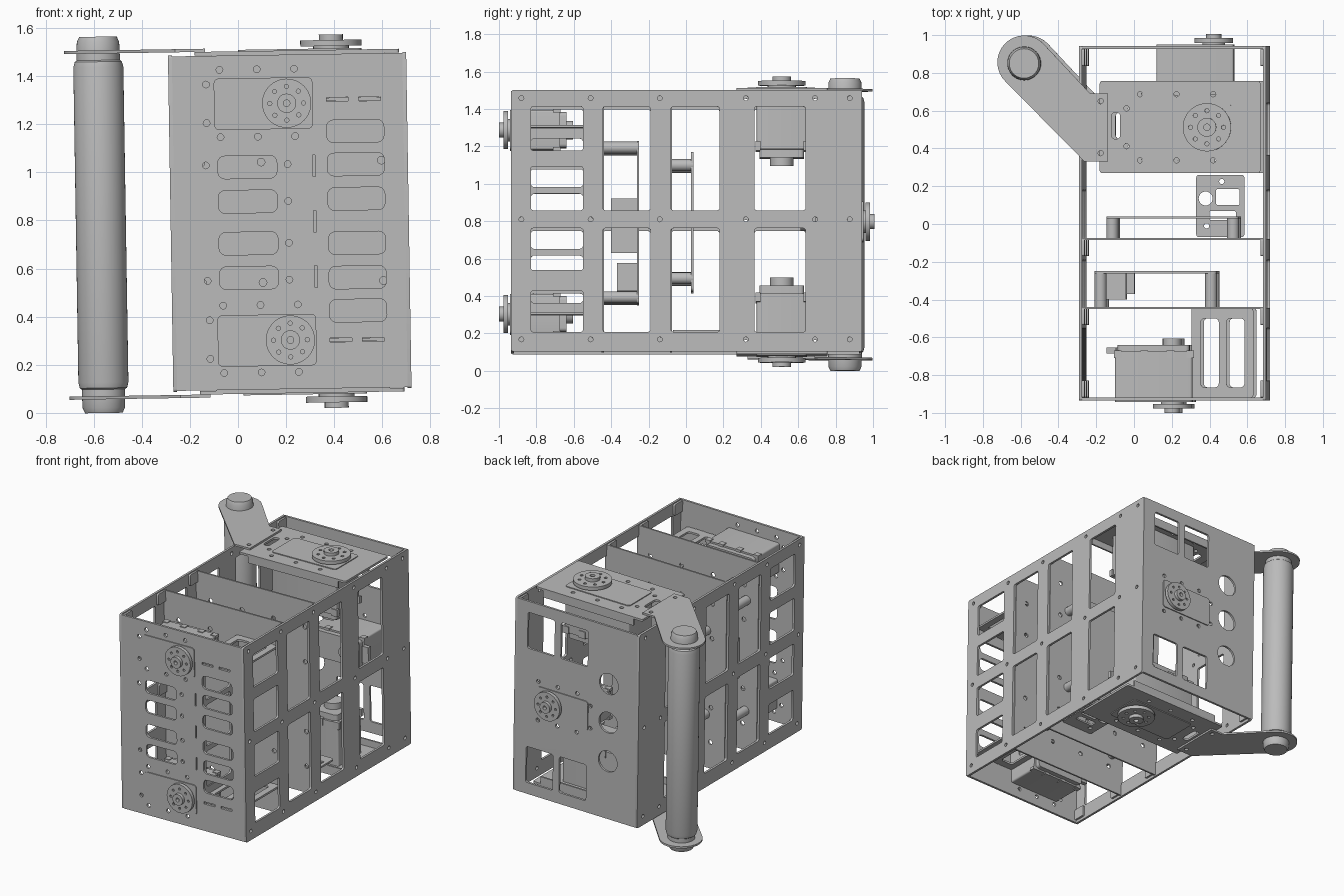
import bpy, bmesh, math
from mathutils import Matrix, Vector

if "Cube" in bpy.data.objects:
    bpy.data.objects.remove(bpy.data.objects["Cube"])

grey = bpy.data.materials.new("grey_metal")
grey.use_nodes = True
grey.diffuse_color = (0.5, 0.5, 0.5, 1)
grey.node_tree.nodes["Principled BSDF"].inputs["Base Color"].default_value = (0.5, 0.5, 0.5, 1)

# Main sizes; the whole body leans slightly about the y axis
X0, X1, Y0, Y1, Z0, Z1 = -0.28, 0.71, -0.935, 0.942, 0.095, 1.493
ZM = (Z0 + Z1) / 2
T = 0.016
PIVOT = Matrix.Translation((0.215, 0, ZM))
TILT = PIVOT @ Matrix.Rotation(-0.016, 4, 'Y') @ PIVOT.inverted()


def frame(u, v, origin=(0, 0, 0)):
    u, v = Vector(u), Vector(v)
    m = Matrix((u, v, u.cross(v))).transposed().to_4x4()
    m.translation = origin
    return m


def rect(u0, u1, v0, v1, r=0.0):
    if r == 0:
        return [(u0, v0), (u1, v0), (u1, v1), (u0, v1)]
    corners = [(u1 - r, v1 - r), (u0 + r, v1 - r), (u0 + r, v0 + r), (u1 - r, v0 + r)]
    return [(cu + r * math.cos(a), cv + r * math.sin(a))
            for i, (cu, cv) in enumerate(corners)
            for a in [math.pi / 2 * (i + k / 4) for k in range(5)]]


def circle(u, v, r, n=12):
    return [(u + r * math.cos(2 * math.pi * k / n), v + r * math.sin(2 * math.pi * k / n))
            for k in range(n)]


def finish(name, bm, matrix):
    bmesh.ops.remove_doubles(bm, verts=bm.verts, dist=1e-5)
    bmesh.ops.recalc_face_normals(bm, faces=bm.faces)
    mesh = bpy.data.meshes.new(name)
    bm.to_mesh(mesh)
    bm.free()
    mesh.transform(TILT @ matrix)
    mesh.materials.clear()
    mesh.materials.append(grey)
    mesh.shade_smooth()
    mesh.set_sharp_from_angle(angle=math.radians(32))
    bpy.context.collection.objects.link(bpy.data.objects.new(name, mesh))


# Extrude an outline with holes between two depths of a frame
def plate(name, loops, m, w0, w1):
    curve = bpy.data.curves.new(name, 'CURVE')
    curve.dimensions = '2D'
    curve.fill_mode = 'BOTH'
    curve.extrude = abs(w1 - w0) / 2
    for loop in loops:
        s = curve.splines.new('POLY')
        s.points.add(len(loop) - 1)
        for p, (u, v) in zip(s.points, loop):
            p.co = (u, v, 0, 1)
        s.use_cyclic_u = True
    temp = bpy.data.objects.new(name + "_outline", curve)
    bpy.context.collection.objects.link(temp)
    bpy.context.view_layer.update()
    mesh = temp.evaluated_get(bpy.context.evaluated_depsgraph_get()).to_mesh()
    bm = bmesh.new()
    bm.from_mesh(mesh)
    bpy.data.objects.remove(temp)
    bpy.data.curves.remove(curve)
    finish(name, bm, m @ Matrix.Translation((0, 0, (w0 + w1) / 2)))


def lathe(name, profile, m):
    bm = bmesh.new()
    verts = [bm.verts.new((r, 0, z)) for r, z in profile]
    edges = [bm.edges.new(pair) for pair in zip(verts, verts[1:])]
    bmesh.ops.spin(bm, geom=verts + edges, cent=(0, 0, 0), axis=(0, 0, 1),
                   angle=2 * math.pi, steps=48)
    finish(name, bm, m)


# Bolt holes that surround a servo
def servo_bolts(cu, cv, s=1.0, ends=(-0.237,)):
    pts = [(u, v) for v in (-0.14, 0.14) for u in (-0.18, -0.025, 0.13)]
    pts += [(u, v) for u in ends for v in (-0.08, 0.08)]
    return [circle(cu + u * s, cv + v * s, 0.014) for u, v in pts]


# Servo: body behind the plate, raised face, output disc and hub in front
def servo(name, m, s, shaft):
    plate(name + "_body", [rect(-.205 * s, .205 * s, -.107 * s, .107 * s, .012)], m, -.26 * s, -.005)
    plate(name + "_face", [rect(-.205 * s, .205 * s, -.107 * s, .107 * s, .02)], m, -.005, .007)
    plate(name + "_rear_cap", [rect(-.19 * s, .19 * s, -.095 * s, .095 * s, .02)], m, -.295 * s, -.26 * s)
    for u in (-.21, -.07, .07, .175):
        for v in (-.112, .092):
            plate(name + "_lug", [rect(u * s, (u + .04) * s, v * s, (v + .02) * s)],
                  m, -.265 * s, -.225 * s)
    plate(name + "_connector", [rect(-.25 * s, -.2 * s, -.06 * s, .06 * s)], m, -.28 * s, -.25 * s)
    c = shaft * s
    plate(name + "_rear_shaft", [circle(c, 0, .05 * s, 24)], m, -.33 * s, -.29 * s)
    plate(name + "_shaft", [circle(c, 0, .06 * s, 24)], m, 0, .02)
    holes = [circle(c + .07 * s * math.cos(k * math.pi / 4), .07 * s * math.sin(k * math.pi / 4),
                    .009 * s, 8) for k in range(8)]
    plate(name + "_disc", [circle(c, 0, .102 * s, 48)] + holes, m, .017, .042)
    plate(name + "_hub", [circle(c, 0, .04 * s, 24), circle(c, 0, .014 * s, 12)], m, .042, .065)


# Side walls with window grid
tall = [(0.20, 0.755), (0.85, 1.405)]
short = [(0.20, 0.42), (0.53, 0.755), (0.85, 1.085), (1.17, 1.405)]
columns = [(-0.83, -0.55, short), (-0.445, -0.19, tall), (-0.08, 0.18, tall), (0.365, 0.64, tall)]
rows = (0.16, ZM + 0.008, 1.45)
wall = [rect(Y0, Y1, Z0, Z1, 0.012)]
wall += [rect(a, b, c, d, 0.014) for a, b, spans in columns for c, d in spans]
wall += [circle(y, z, 0.013) for y in (-.88, -.51, -.14, .32, .69, .875) for z in rows]
side = frame((0, 1, 0), (0, 0, 1))
plate("left_wall", wall, side, X1 - T, X1)
plate("right_wall", wall, side, X0, X0 + T)

# Front panel: two window columns, slots and bolt holes
up = (0, 0, 1)
front = frame((1, 0, 0), up, (0, Y0 + T, 0))
panel = [rect(X0 + T, X1 - T, Z0 + .004, Z1 - .004)]
for dz in (0.087, 0.23):
    for s in (-1, 1):
        z = ZM + s * dz
        panel.append(rect(-0.08, 0.165, z - .047, z + .047, .028))
        panel += [circle(0.21, z + s * .01, .014), circle(-.13, z + s * .01, .014)] if dz > .2 else [
            circle(0.21, z, .014)]
for dz in (0.092, 0.235, 0.373):
    for s in (-1, 1):
        z = ZM + s * dz
        panel.append(rect(0.375, 0.612, z - .047, z + .047, .028))
for z in (0.3, 1.3):
    panel += [rect(u, u + .09, z - .008, z + .008) for u in (0.375, 0.51)]
    panel += servo_bolts(0.113, z - .01 if z > 1 else z + .01)
panel += [rect(0.315, 0.325, z - .045, z + .045) for z in (0.565, ZM, 1.025)]
plate("front_panel", panel, front, 0, T)

# Back panel: four windows and three round holes
back = frame((-1, 0, 0), up, (0, Y1 - T, 0))
panel = [rect(-X1 + T, -X0 - T, Z0 + .004, Z1 - .004)]
panel += [rect(u, u + .215, a, b, .015) for u in (-0.61, -0.345) for a, b in ((.18, .44), (1.15, 1.41))]
panel += [circle(0.04, ZM + d, .075, 32) for d in (-.28, 0, .28)]
panel += servo_bolts(-0.34, ZM, 1.0, (0.237,))
plate("back_panel", panel, back, 0, T)

# Inner dividers and the folded tabs that join panels to the walls
for name, y in (("front_divider", -0.445), ("middle_divider", -0.08)):
    holes = [circle(x, ZM + d, .016) for x in (-.15, .1, .35, .6) for d in (-.5, -.25, .25, .5)]
    plate(name, [rect(X0 + T, X1 - T, Z0 + .01, Z1 - .01)] + holes,
          frame((1, 0, 0), up, (0, y, 0)), -.006, .006)
for y in (Y0 + T, -0.535, -0.17, Y1 - T - .09):
    for z in rows:
        for x in (X0 + T, X1 - T - .014):
            plate("corner_tab", [rect(y, y + .09, z - .045, z + .035, .01)], side, x, x + .014)

# Panel servos
for name, z in (("upper_front_servo", 1.287), ("lower_front_servo", 0.303)):
    servo(name, frame((1, 0, 0), up, (0.113, Y0, z)), 1.0, .097)
servo("back_servo", frame((-1, 0, 0), up, (0.325, Y1, ZM)), 1.0, -.097)

# Top and bottom: bracket, large servo and handle arm
AX, AY, AR = -0.57, 0.856, 0.142
for name, s in (("top", 1), ("bottom", -1)):
    flat = frame((1, 0, 0), (0, s, 0), (0, 0, ZM + s * (Z1 - ZM)))
    bracket = [rect(-.17, .68, *sorted((s * .27, s * .757)), .012)]
    bracket += [rect(-.108, -.062, *sorted((s * .45, s * .59)), .02)]
    bracket += servo_bolts(0.268, s * .512, 1.25)
    plate(name + "_bracket", bracket, flat, -.002, .013)
    for y in (.27, .745):
        plate(name + "_bracket_lip", [rect(-.1, .62, *sorted((s * y, s * (y + .012))))], flat, -.05, 0)
    servo(name + "_servo", flat @ Matrix.Translation((0.268, s * .512, .012)), 1.25, .104)
    arc = [(AX + AR * math.cos(math.radians(a)), AY + AR * math.sin(math.radians(a)))
           for a in range(45, 226, 10)]
    arm = arc + [(-.25, .33), (-.125, .33), (-.125, .69), (-.22, .69)]
    loops = [arm] + [circle(-.165, y, .014) for y in (.375, .65)]
    plate(name + "_arm", [[(u, s * v) for u, v in lp] for lp in loops], flat, .013, .026)

# Handle tube with end caps
half = [(.104, .655), (.098, .678), (.09, .684), (.09, .705), (.088, .76), (.078, .782), (0, .782)]
profile = [(r, -z) for r, z in reversed(half)] + half
lathe("handle", profile, Matrix.Translation((AX, .85, ZM)))

# Circuit boards on standoffs, with component blocks
for name, y0, y1, x0, x1, z0, z1, inset in (
        ("front_board", -.445, -.25, -.2, .445, .355, 1.225, .035),
        ("rear_board", -.08, .04, -.14, .56, .42, 1.165, .07)):
    m = frame((1, 0, 0), up, (0, y1, 0))
    plate(name, [rect(x0, x1, z0, z1, .02)], m, 0, .012)
    for x in (x0 + .03, x1 - .03):
        for z in (z0 + inset, z1 - inset):
            plate(name + "_standoff", [circle(x, z, .032, 16)], m, 0, y1 - y0)
blocks = frame((1, 0, 0), up, (0, -.25, 0))
plate("large_component", [rect(-.15, -.04, .635, .925)], blocks, .012, .15)
plate("small_component", [rect(-.15, 0, .43, .58)], blocks, .012, .12)

# Front cage: two horizontal frames and a windowed upright
level = frame((1, 0, 0), (0, 1, 0))
for name, z in (("cage_top", 1.3), ("cage_bottom", 0.3)):
    frame_loops = [rect(.315, .64, -.92, -.445, .015)]
    frame_loops += [rect(u, u + .095, -.865, -.5, .02) for u in (.362, .498)]
    plate(name, frame_loops, level, z - .007, z + .007)
upright = [rect(-.92, -.445, .3, 1.3)]
upright += [rect(-.83, -.55, a, b, .02) for a, b in ((.36, .615), (.65, .945), (.98, 1.24))]
plate("cage_upright", upright, side, .313, .327)

# Small perforated shelf behind the middle divider
shelf = [rect(.32, .575, -.07, .26, .015), circle(.37, .135, .037, 24), circle(.455, .225, .014),
         rect(.425, .55, .1, .185, .01), rect(.39, .53, .02, .07, .01), circle(.375, -.01, .014)]
plate("rear_shelf", shelf, level, .2, .212)
